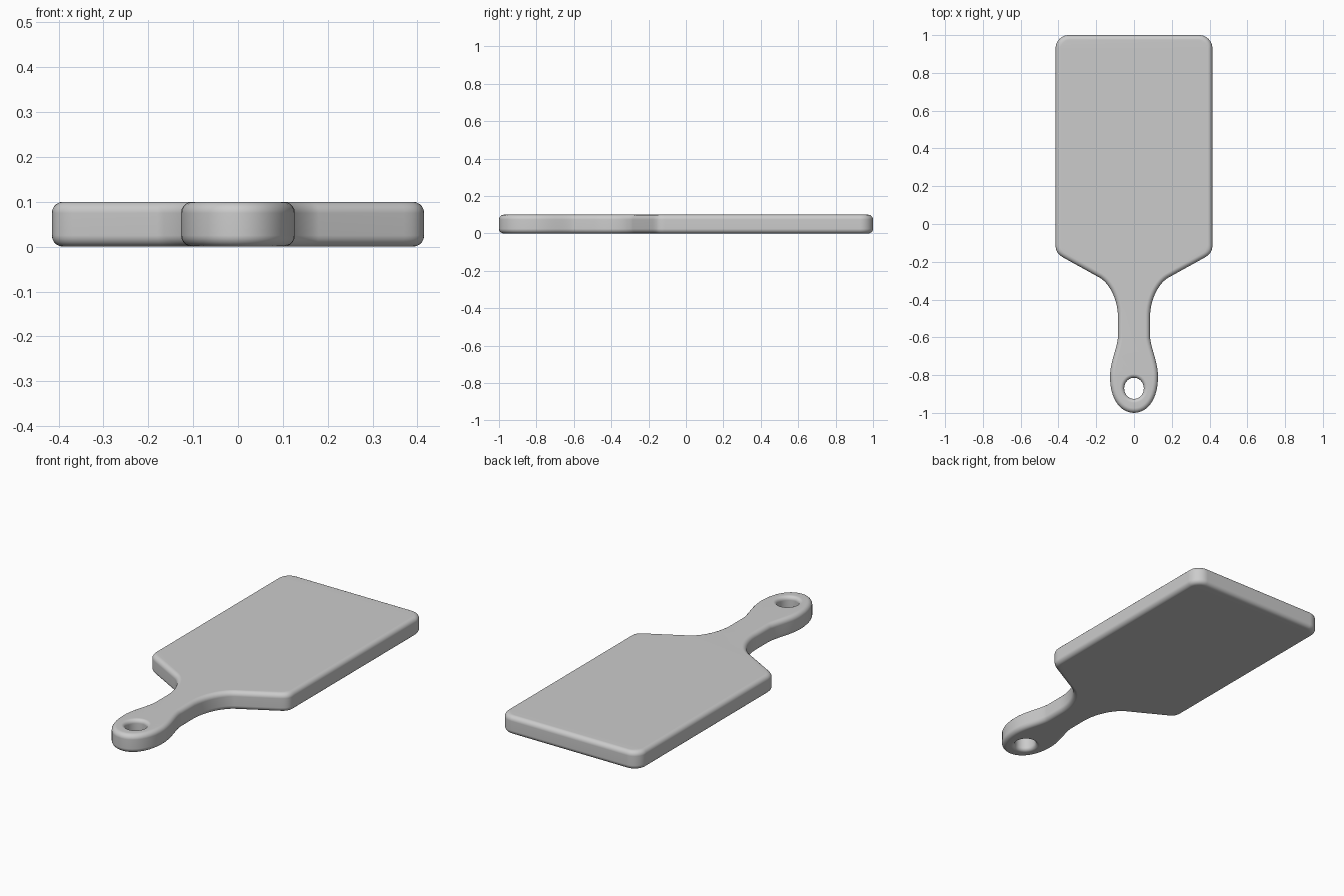
import bpy, bmesh
from math import sin, cos, pi
from mathutils import Vector

if "Cube" in bpy.data.objects:
    bpy.data.objects.remove(bpy.data.objects["Cube"])

HEIGHT = 0.10


def bezier(a, b, c, d, n=10):
    a, b, c, d = map(Vector, (a, b, c, d))
    return [a * (1-t)**3 + b * 3*t*(1-t)**2 + c * 3*t*t*(1-t) + d * t**3
            for t in (i / n for i in range(n + 1))]


def inset(loop, dist):
    """Shift a closed 2D loop to the right of its direction of travel."""
    out = []
    for i, p in enumerate(loop):
        t = (p - loop[i-1]).normalized() + (loop[(i+1) % len(loop)] - p).normalized()
        t.normalize()
        out.append(p + Vector((t.y, -t.x)) * dist)
    return out


def rounded_wall(bm, loop, r, steps=5):
    """Wall with rounded rims along the loop; returns its bottom and top edges."""
    arc = [(r * (1 - sin(a)), r * (1 - cos(a)))
           for a in (pi / 2 * i / steps for i in range(steps + 1))]
    levels = arc + [(d, HEIGHT - z) for d, z in reversed(arc)]
    rings = [[bm.verts.new((p.x, p.y, z)) for p in inset(loop, d)] for d, z in levels]
    n = len(loop)
    for lo, hi in zip(rings, rings[1:]):
        for i in range(n):
            j = (i + 1) % n
            bm.faces.new((lo[i], lo[j], hi[j], hi[i]))
    return [[bm.edges.get((ring[i], ring[(i+1) % n])) for i in range(n)]
            for ring in (rings[0], rings[-1])]


# Right half of the outline: blade corners, shoulder, neck, handle end
curves = [
    ((0.345, 1), (0.384, 1), (0.415, 0.969), (0.415, 0.93)),
    ((0.415, -0.11), (0.415, -0.15), (0.40, -0.163), (0.37, -0.18)),
    ((0.18, -0.285), (0.13, -0.315), (0.085, -0.40), (0.085, -0.49)),
    ((0.085, -0.60), (0.09, -0.66), (0.127, -0.73), (0.127, -0.81)),
    ((0.127, -0.81), (0.127, -0.93), (0.07, -1), (0, -1)),
]
half = []
for c in curves:
    for p in bezier(*c):
        if not half or (p - half[-1]).length > 1e-5:
            half.append(p)
outline = half + [Vector((-p.x, p.y)) for p in reversed(half[:-1])]

# Hanging hole
hole = [Vector((0.052 * cos(a), -0.87 + 0.056 * sin(a)))
        for a in (2 * pi * i / 32 for i in range(32))]

# Board: rounded outer wall and hole wall, then flat top and bottom
bm = bmesh.new()
outer = rounded_wall(bm, outline, 0.025)
inner = rounded_wall(bm, hole, 0.02)
for a, b in zip(outer, inner):
    bmesh.ops.triangle_fill(bm, edges=a + b, use_beauty=True)
bmesh.ops.recalc_face_normals(bm, faces=bm.faces)
mesh = bpy.data.meshes.new("cutting_board")
bm.to_mesh(mesh)
bm.free()
board = bpy.data.objects.new("cutting_board", mesh)
bpy.context.collection.objects.link(board)
bpy.context.view_layer.objects.active = board
board.select_set(True)
bpy.ops.object.shade_smooth()
board.modifiers.new("flat_top_shading", 'WEIGHTED_NORMAL')
